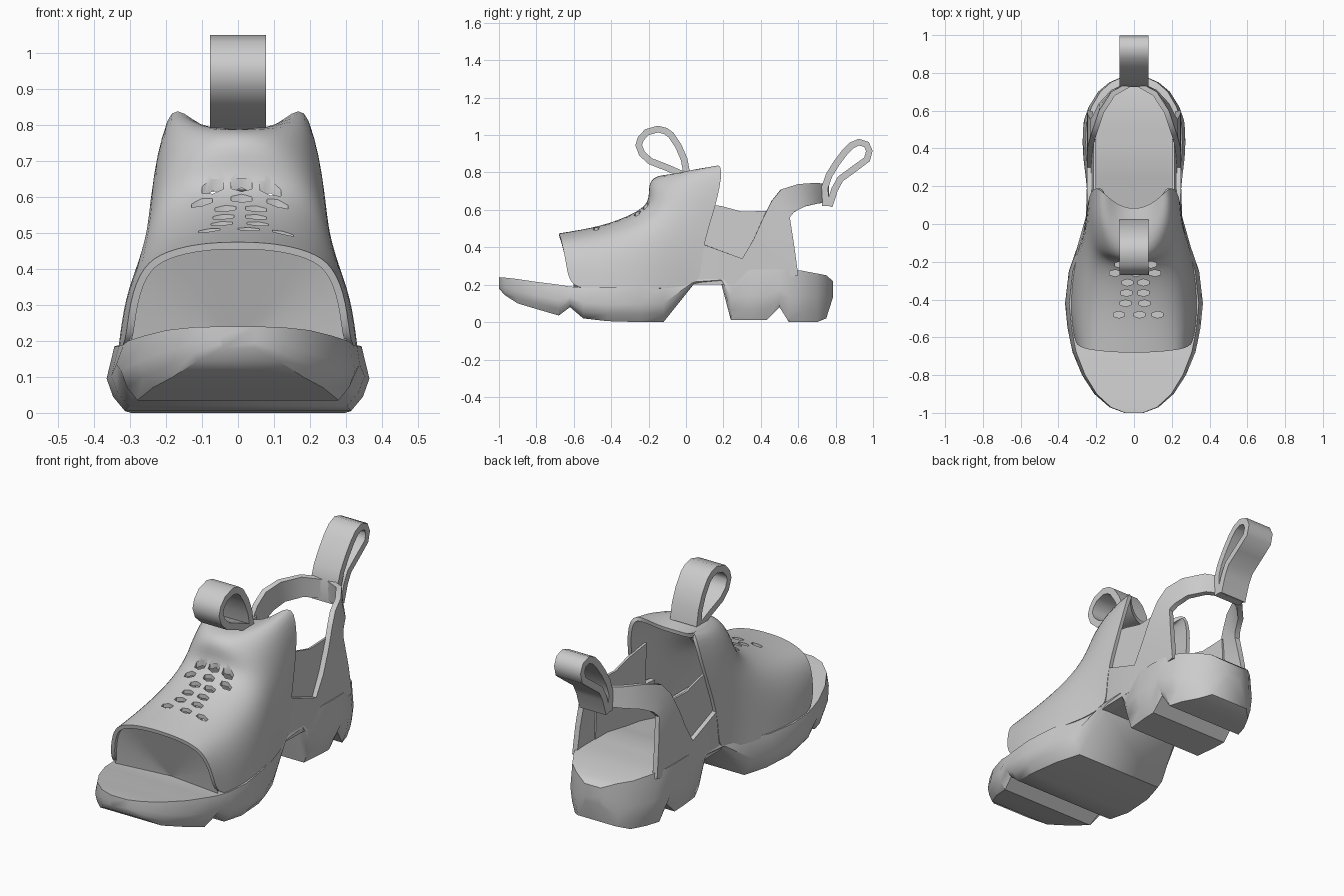
import bpy, bmesh, math

cube = bpy.data.objects.get("Cube")
if cube:
    bpy.data.objects.remove(cube)

GREY = (0.6, 0.6, 0.6, 1)
grey = bpy.data.materials.new("plain grey")
grey.use_nodes = True
grey.diffuse_color = GREY
grey.node_tree.nodes["Principled BSDF"].inputs["Base Color"].default_value = GREY


def make(name, bm):
    bmesh.ops.recalc_face_normals(bm, faces=bm.faces)
    mesh = bpy.data.meshes.new(name)
    bm.to_mesh(mesh)
    bm.free()
    mesh.materials.append(grey)
    ob = bpy.data.objects.new(name, mesh)
    bpy.context.collection.objects.link(ob)
    return ob


def loft(name, rows, closed=False):
    """Join rows of points with quads; closed rows also get end caps."""
    bm = bmesh.new()
    grid = [[bm.verts.new(p) for p in row] for row in rows]
    n = len(rows[0])
    for a, b in zip(grid, grid[1:]):
        for i in range(n if closed else n - 1):
            j = (i + 1) % n
            bm.faces.new((a[i], a[j], b[j], b[i]))
    if closed:
        bm.faces.new(grid[0])
        bm.faces.new(grid[-1])
    return make(name, bm)


def thicken(ob, thickness, offset):
    mod = ob.modifiers.new("thickness", "SOLIDIFY")
    mod.thickness = thickness
    mod.offset = offset


def smooth(ob, angle=38):
    """Apply the modifiers, then shade smooth with sharp rims."""
    bpy.ops.object.select_all(action="DESELECT")
    ob.select_set(True)
    bpy.context.view_layer.objects.active = ob
    bpy.ops.object.convert(target="MESH")
    bpy.ops.object.shade_smooth_by_angle(angle=math.radians(angle))


# Sole and heel: y, half width, bottom, top
stations = [
    (-1, .05, .18, .24), (-.97, .13, .145, .238), (-.9, .21, .1, .23),
    (-.8, .275, .07, .215), (-.68, .325, .035, .2), (-.62, .338, .08, .19),
    (-.55, .352, .02, .185), (-.42, .365, .005, .185), (-.25, .345, 0, .19),
    (-.12, .30, 0, .2), (.04, .255, .2, .23), (.19, .25, .2, .25),
    (.24, .255, .01, .26), (.35, .268, .01, .28), (.43, .272, .01, .28),
    (.5, .27, .08, .28), (.55, .265, 0, .28), (.62, .24, 0, .275),
    (.7, .19, 0, .26), (.75, .13, .02, .25), (.785, .05, .13, .22)]
rows = []
for y, w, low, high in stations:
    h = high - low
    half = [(w * .86, y, low), (w * .95, y, low + h * .22),
            (w, y, low + h * .5), (w * .94, y, high)]
    rows.append(half + [(-x, b, c) for x, b, c in reversed(half)])
smooth(loft("sole", rows, True), 42)

# Upper: half sections from the toe opening back to the collar
sections = [
    [(.312, -.62, .18), (.302, -.64, .31), (.265, -.66, .41), (.2, -.67, .45), (.1, -.68, .472), (0, -.68, .475)],
    [(.338, -.48, .18), (.322, -.48, .31), (.275, -.47, .42), (.19, -.45, .485), (.1, -.45, .508), (0, -.45, .512)],
    [(.325, -.25, .18), (.305, -.25, .33), (.262, -.24, .48), (.18, -.25, .55), (.1, -.27, .575), (0, -.28, .58)],
    [(.28, -.08, .18), (.268, -.08, .4), (.248, -.1, .56), (.195, -.16, .62), (.1, -.185, .64), (0, -.19, .645)],
    [(.255, .02, .2), (.257, .02, .45), (.242, 0, .64), (.195, -.13, .7), (.1, -.2, .735), (0, -.21, .745)],
    [(.25, .06, .22), (.252, .07, .45), (.235, .08, .7), (.2, .03, .82), (.1, -.12, .8), (0, -.16, .8)],
    [(.248, .08, .25), (.25, .09, .42), (.228, .18, .68), (.19, .2, .88), (.11, .11, .79), (0, .07, .77)]]
rows = [s + [(-x, y, z) for x, y, z in reversed(s[:-1])] for s in sections]
rim = rows[0]
upper = loft("upper", rows)
sub = upper.modifiers.new("rounding", "SUBSURF")
sub.levels = sub.render_levels = 2
thicken(upper, .02, -1)

# Lace openings cut through the front of the upper
holes = [(-.07, -.215), (.01, -.215), (.09, -.215), (-.1, -.26), (.01, -.26),
         (.11, -.26), (-.035, -.31), (.05, -.31), (-.04, -.365), (.05, -.365),
         (-.045, -.42), (.055, -.42), (-.08, -.48), (.03, -.48), (.125, -.48)]
bm = bmesh.new()
for x, y in holes:
    made = bmesh.ops.create_cone(bm, cap_ends=True, segments=6, radius1=1, radius2=1, depth=1)
    for v in made["verts"]:
        v.co = (x + v.co.x * .034, y + v.co.y * .018, .53 + v.co.z * .24)
cutter = make("lace_hole_cutter", bm)
cutter.hide_render = True
cutter.hide_viewport = True
cut = upper.modifiers.new("lace holes", "BOOLEAN")
cut.operation = "DIFFERENCE"
cut.object = cutter
smooth(upper)

# Hollowed lining that closes the toe opening, shrinking from rim to floor
lining = loft("toe_lining", [
    [(x * s, -.56 + (y + .58) * s, .18 + (z - .18) * s) for x, y, z in rim]
    for s in (.97, .75, .5, .25, .02)])
smooth(lining, 60)

# Quarter and heel strap: x, then lower and upper edge as y, z
band = [
    (.228, -.03, .2, -.03, .42), (.246, .08, .2, .08, .42), (.25, .3, .2, .3, .34),
    (.25, .6, .25, .36, .44), (.245, .58, .4, .41, .55), (.232, .555, .56, .46, .65),
    (.215, .58, .59, .51, .71), (.185, .64, .62, .6, .738), (.12, .71, .635, .7, .745),
    (0, .765, .64, .765, .735)]
rows = [[(x, a, b), (x, (a + c) / 2, (b + d) / 2), (x, c, d)] for x, a, b, c, d in band]
rows += [[(-x, y, z) for x, y, z in r] for r in reversed(rows[:-1])]
strap = loft("quarter_and_heel_strap", rows)
thicken(strap, .028, -1)
smooth(strap)

# Inset side panels behind the notches
for name, side in (("left", 1), ("right", -1)):
    top = [(.04, .64), (.19, .62), (.3, .59), (.45, .595)]
    panel = loft(name + "_side_panel",
                 [[(side * .225, y, .26), (side * .208, y, z)] for y, z in top])
    thicken(panel, .012, 0)
    smooth(panel)


# Pull loops: ribbons following a side profile
def pull_loop(name, path, half):
    ob = loft(name, [[(-half, y, z), (half, y, z)] for y, z in path])
    thicken(ob, .036, 0)
    smooth(ob, 60)


pull_loop("front_pull_loop",
          [(.005, .79), (-.01, .87), (-.04, .94), (-.08, 1), (-.11, 1.022), (-.15, 1.032),
           (-.21, 1.015), (-.242, .98), (-.253, .945), (-.235, .9), (-.19, .86),
           (-.1, .825), (-.02, .79)], .078)
pull_loop("rear_pull_loop",
          [(.745, .62), (.742, .72), (.765, .785), (.805, .85), (.85, .91), (.885, .945),
           (.925, .962), (.965, .95), (.98, .915), (.968, .87), (.9, .82), (.825, .765),
           (.795, .71), (.765, .62)], .078)
